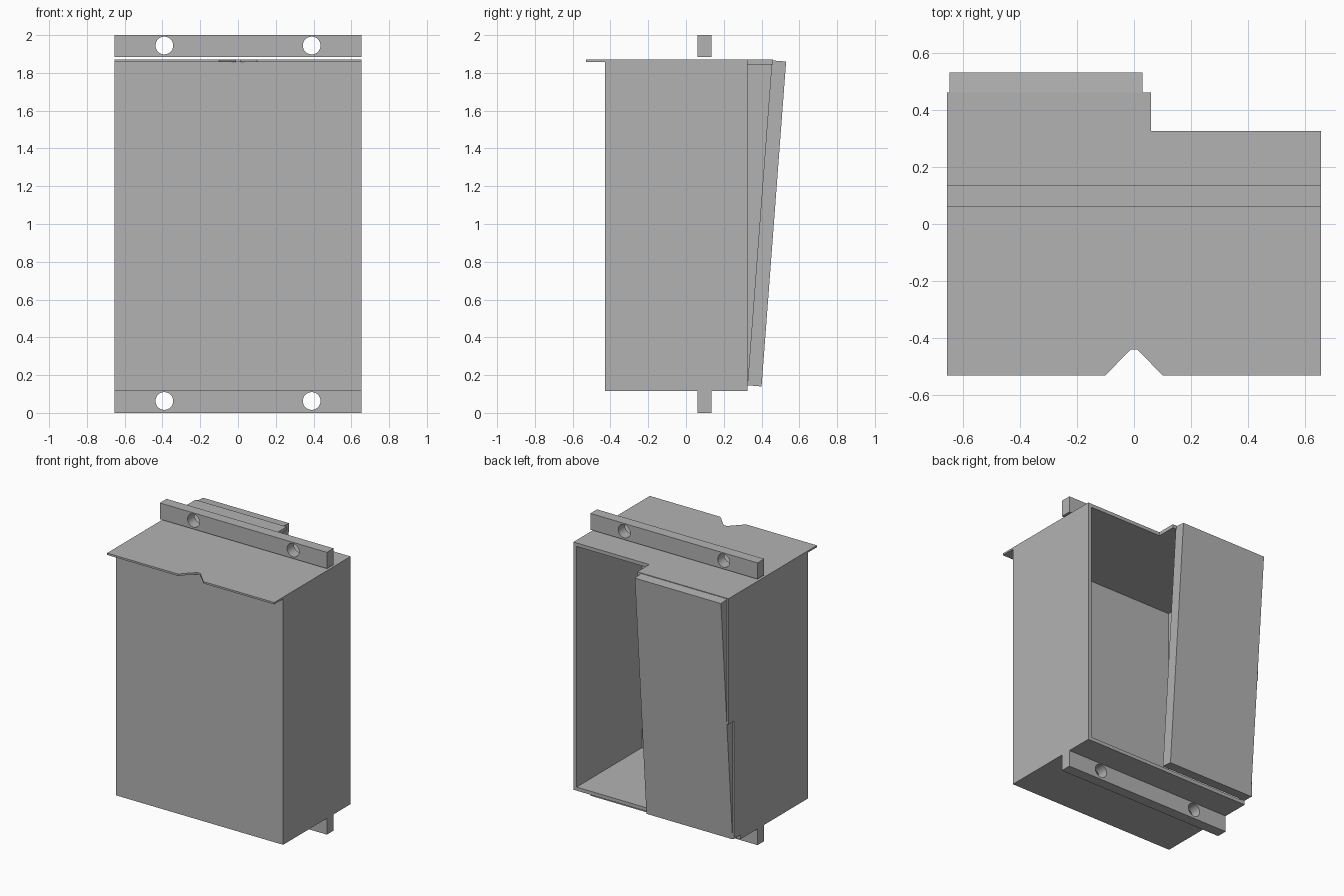
import bpy
import bmesh
from mathutils import Vector

cube = bpy.data.objects.get("Cube")
if cube:
    bpy.data.objects.remove(cube, do_unlink=True)

grey = bpy.data.materials.new("plain grey")
grey.use_nodes = True
grey.diffuse_color = (0.45, 0.45, 0.45, 1)
grey.node_tree.nodes["Principled BSDF"].inputs["Base Color"].default_value = grey.diffuse_color

W, FRONT, BACK = 0.655, -0.43, 0.325   # half width, front and back planes
BASE, TOP, T = 0.115, 1.87, 0.025      # floor, roof and sheet thickness


def prism(name, outline, axis, lo, hi):
    """Extrude a 2D outline along an axis (the outline uses the other two)."""
    place = {"x": lambda a, b, d: (d, a, b),
             "y": lambda a, b, d: (a, d, b),
             "z": lambda a, b, d: (a, b, d)}[axis]
    bm = bmesh.new()
    face = bm.faces.new([bm.verts.new(place(a, b, lo)) for a, b in outline])
    grown = bmesh.ops.extrude_face_region(bm, geom=[face], use_keep_orig=True)
    moved = [g for g in grown["geom"] if isinstance(g, bmesh.types.BMVert)]
    bmesh.ops.translate(bm, verts=moved, vec=Vector(place(0, 0, hi - lo)))
    bmesh.ops.recalc_face_normals(bm, faces=bm.faces)
    mesh = bpy.data.meshes.new(name)
    bm.to_mesh(mesh)
    bm.free()
    mesh.materials.append(grey)
    obj = bpy.data.objects.new(name, mesh)
    bpy.context.collection.objects.link(obj)
    return obj


def rect(a0, a1, b0, b1):
    return [(a0, b0), (a1, b0), (a1, b1), (a0, b1)]


# Box shell, open at the back
prism("front_wall", rect(-W, W, BASE, TOP - T), "y", FRONT, FRONT + T)
prism("floor", rect(-W, W, FRONT + T, BACK), "z", BASE, BASE + T)
for name, x in (("right_wall", -W), ("left_wall", W - T)):
    prism(name, rect(FRONT + T, BACK, BASE + T, TOP - T), "x", x, x + T)

# Roof with a rear ledge over the door
prism("roof", [(-W, FRONT), (W, FRONT), (W, BACK), (0.06, BACK),
               (0.06, 0.46), (-W, 0.46)], "z", TOP - T, TOP)

# Thin front flap with a notch in the middle
half = [(0.013, -0.44), (0.1, -0.53), (W, -0.53), (W, FRONT)]
prism("front_flap", half + [(-x, y) for x, y in reversed(half)], "z", TOP - 0.013, TOP)

# Stepped cheek beside the slanted door
prism("door_cheek", [(BACK, 0.145), (0.40, 0.145), (0.40, 0.98), (0.46, 0.98),
                     (0.46, TOP - T), (BACK, TOP - T)], "x", -W, -W + 0.01)

# Slanted door panel covering half of the back
prism("slanted_door", [(BACK, 0.146), (0.40, 0.14), (0.53, 1.86), (0.455, 1.866)],
      "x", -0.645, 0.03)

# Mounting rails with two round holes each
for name, lo, hi, hole_z in (("top_rail", 1.885, 2.0, 1.945),
                             ("bottom_rail", 0.0, BASE, 0.063)):
    rail = prism(name, rect(-W, W, lo, hi), "y", 0.06, 0.135)
    for x in (-0.39, 0.39):
        bpy.ops.mesh.primitive_cylinder_add(vertices=32, radius=0.047, depth=0.3,
                                            location=(x, 0.1, hole_z),
                                            rotation=(1.5708, 0, 0))
        cutter = bpy.context.object
        cutter.hide_render = True
        cutter.data.materials.append(grey)
        bpy.context.view_layer.objects.active = rail
        cut = rail.modifiers.new("hole", "BOOLEAN")
        cut.operation, cut.solver, cut.object = "DIFFERENCE", "EXACT", cutter
        bpy.ops.object.modifier_apply(modifier=cut.name)
        bpy.data.objects.remove(cutter, do_unlink=True)
    bpy.ops.object.select_all(action="DESELECT")
    rail.select_set(True)
    bpy.ops.object.shade_smooth_by_angle()
